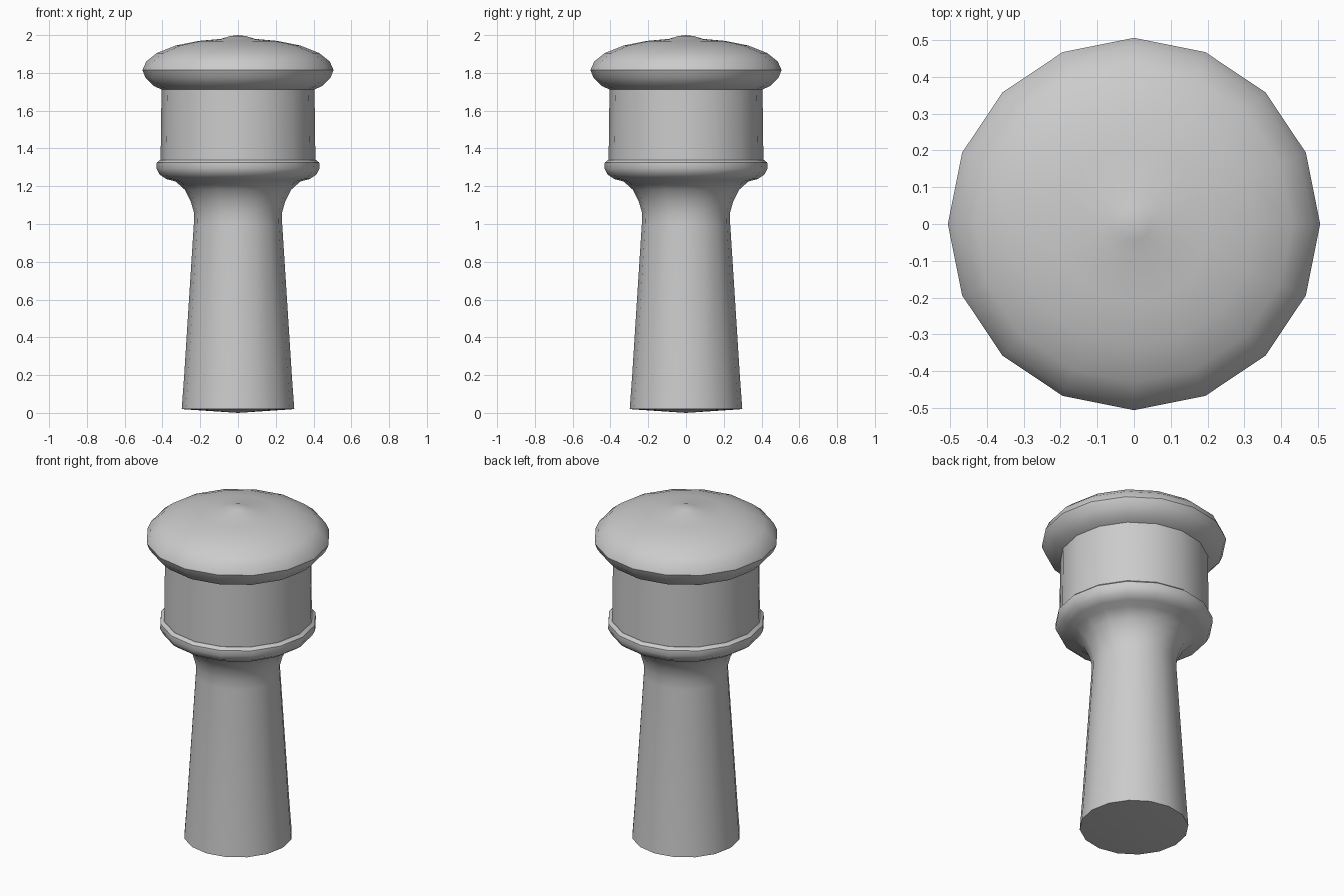
import bpy, bmesh, math

SIDES = 16

cube = bpy.data.objects.get("Cube")
if cube:
    bpy.data.objects.remove(cube, do_unlink=True)

grey = bpy.data.materials.new("plain_grey")
grey.use_nodes = True
colour = (0.6, 0.6, 0.6, 1)
grey.diffuse_color = colour
grey.node_tree.nodes["Principled BSDF"].inputs["Base Color"].default_value = colour


def lathe(name, profile, angle=40):
    """Turn a (radius, height) profile, listed bottom to top, around z."""
    bm = bmesh.new()
    rings = []
    for r, z in profile:
        if r == 0:
            rings.append([bm.verts.new((0, 0, z))] * SIDES)
        else:
            turns = [math.tau * i / SIDES for i in range(SIDES)]
            rings.append([bm.verts.new((r * math.cos(a), r * math.sin(a), z)) for a in turns])
    for low, high in zip(rings, rings[1:]):
        for i in range(SIDES):
            j = (i + 1) % SIDES
            corners = [low[i], low[j], high[j], high[i]]
            bm.faces.new(list(dict.fromkeys(corners)))
    bmesh.ops.recalc_face_normals(bm, faces=bm.faces)
    mesh = bpy.data.meshes.new(name)
    bm.to_mesh(mesh)
    bm.free()
    mesh.materials.append(grey)
    obj = bpy.data.objects.new(name, mesh)
    bpy.context.collection.objects.link(obj)
    bpy.ops.object.select_all(action="DESELECT")
    obj.select_set(True)
    bpy.context.view_layer.objects.active = obj
    bpy.ops.object.shade_smooth_by_angle(angle=math.radians(angle))
    return obj


# Tapered stem flaring into the collar, with a slightly bulged base
lathe("stem_and_collar", [
    (0, 0), (0.298, 0.02), (0.285, 0.2), (0.234, 1.0), (0.233, 1.06),
    (0.25, 1.12), (0.28, 1.18), (0.33, 1.225), (0.38, 1.238),
    (0.415, 1.262), (0.432, 1.295), (0.43, 1.325), (0.412, 1.34), (0.40, 1.34)])

# Straight drum
lathe("drum", [(0.41, 1.335), (0.405, 1.715)])

# Domed cap with a small raised centre
lathe("cap", [
    (0.40, 1.71), (0.445, 1.73), (0.49, 1.775), (0.506, 1.815),
    (0.486, 1.86), (0.43, 1.905), (0.33, 1.945), (0.21, 1.969),
    (0.09, 1.98), (0.045, 1.994), (0, 2.0)])
